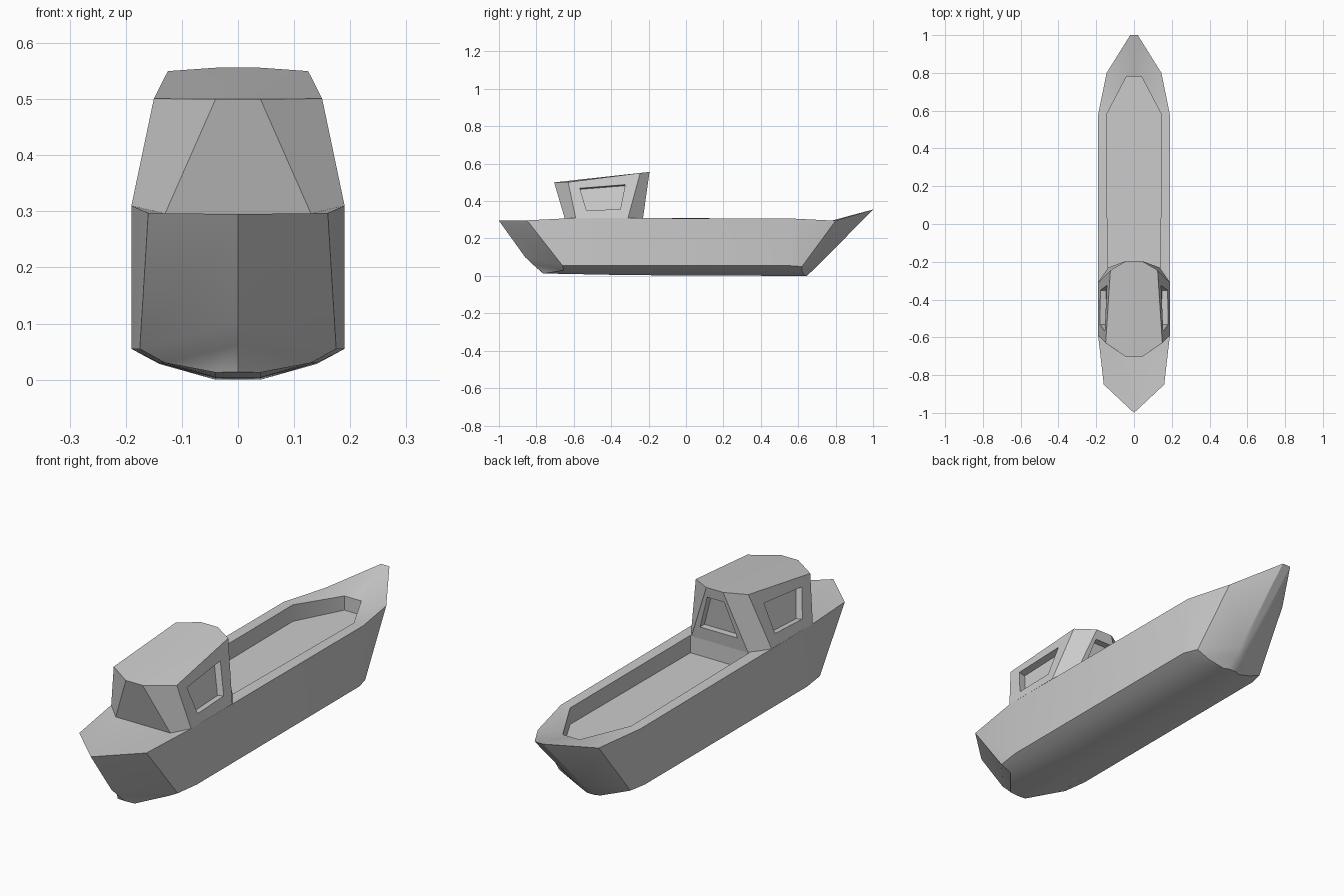
import bpy, bmesh, math
from mathutils import Vector as V

if "Cube" in bpy.data.objects:
    bpy.data.objects.remove(bpy.data.objects["Cube"])


def finish(name, faces):
    """Build a right-hand half from point lists, mirror it across x = 0 and shade it."""
    bm = bmesh.new()
    for pts in faces:
        if all(abs(p[0]) < 1e-5 for p in pts):
            continue                                  # skip faces on the mirror plane
        bm.faces.new([bm.verts.new(p) for p in pts])
    bmesh.ops.remove_doubles(bm, verts=bm.verts[:], dist=1e-4)
    bmesh.ops.mirror(bm, geom=bm.verts[:] + bm.edges[:] + bm.faces[:],
                     axis='X', merge_dist=1e-4)
    bmesh.ops.remove_doubles(bm, verts=bm.verts[:], dist=1e-4)
    bmesh.ops.dissolve_degenerate(bm, edges=bm.edges[:], dist=1e-5)
    bmesh.ops.recalc_face_normals(bm, faces=bm.faces[:])
    me = bpy.data.meshes.new(name)
    bm.to_mesh(me)
    bm.free()
    ob = bpy.data.objects.new(name, me)
    bpy.context.collection.objects.link(ob)
    bpy.ops.object.select_all(action='DESELECT')
    ob.select_set(True)
    bpy.context.view_layer.objects.active = ob
    bpy.ops.object.shade_smooth_by_angle(angle=math.radians(30))
    return ob


def mid(p):
    """Same point moved to the centre plane."""
    return (0, p[1], p[2])


def window(quad, uvs, inward):
    """Wall panel with a recessed window; quad is bottom pair then top pair."""
    a, b, c, d = [V(p) for p in quad]
    hole = [a.lerp(b, u).lerp(d.lerp(c, u), v) for u, v in uvs]
    deep = [p + V(inward) for p in hole]
    out = [deep]
    for i in range(4):
        j = (i + 1) % 4
        out.append([V(quad[i]), V(quad[j]), hole[j], hole[i]])
        out.append([hole[i], hole[j], deep[j], deep[i]])
    return out


# Hull stations bow to stern: rim, chine, bilge, keel edge
stations = [
    [(0, -1, .295), (0, -.86, .1), (0, -.82, .062), (0, -.765, .014)],
    [(.16, -.85, .297), (.175, -.66, .055), (.13, -.655, .03), (.04, -.76, .013)],
    [(.19, -.59, .31), (.19, -.55, .055), (.14, -.5, .03), (.04, -.3, .004)],
    [(.19, .58, .306), (.19, .55, .055), (.14, .55, .028), (.04, .58, 0)],
    [(.145, .8, .295), (.17, .62, .05), (.11, .62, .025), (.04, .635, 0)],
    [(.02, 1, .355), (.02, .72, .07), (.02, .69, .04), (.02, .645, 0)],
]
for s in stations:
    s.append(mid(s[3]))
stations.append([mid(p) for p in stations[-1]])
hull = []
for s, t in zip(stations, stations[1:]):
    for i in range(4):
        hull.append([s[i], t[i], t[i + 1], s[i + 1]])

# Deck, rim and sunken well
rim = [s[0] for s in stations]
base_f = (.13, -.645, .296)
well = [(.14, -.23, .31), (.145, .58, .306), (.04, .78, .296)]
floor = [(x, y, .235) for x, y, z in well]
hull += [
    [rim[0], rim[1], base_f], [rim[1], rim[2], base_f],
    [rim[0], base_f, mid(base_f)],
    [mid(base_f), base_f, rim[2], well[0], mid(well[0])],
    [rim[2], rim[3], well[1], well[0]],
    [rim[3], rim[4], well[2], well[1]],
    [mid(well[2]), well[2], rim[4], rim[5], rim[6]],
    [mid(floor[0])] + floor + [mid(floor[2])],
]
tops = [mid(well[0])] + well + [mid(well[2])]
lows = [mid(floor[0])] + floor + [mid(floor[2])]
for i in range(4):
    hull.append([tops[i], tops[i + 1], lows[i + 1], lows[i]])
finish("hull", hull)

# Cabin: base and roof outlines front to back
side_f, side_r, base_r = (.19, -.59, .31), (.19, -.31, .31), (.135, -.23, .308)
roof = [(.04, -.705, .5), (.15, -.63, .501), (.125, -.245, .55), (.04, -.195, .556)]
cabin = [
    [mid(base_f), base_f, roof[0], mid(roof[0])],
    [base_f, side_f, roof[1], roof[0]],
    [side_r, base_r, roof[3], roof[2]],
    [mid(roof[0])] + roof + [mid(roof[3])],
    [mid(base_f), base_f, side_f, side_r, base_r, mid(base_r)],
]
# Side and rear windows
cabin += window([side_f, side_r, roof[2], roof[1]],
                [(.22, .2), (.82, .2), (.82, .77), (.15, .8)], (-.03, 0, -.006))
cabin += window([mid(base_r), base_r, roof[3], mid(roof[3])],
                [(0, .22), (.78, .22), (.7, .82), (0, .82)], (0, -.03, 0))
finish("cabin", cabin)
